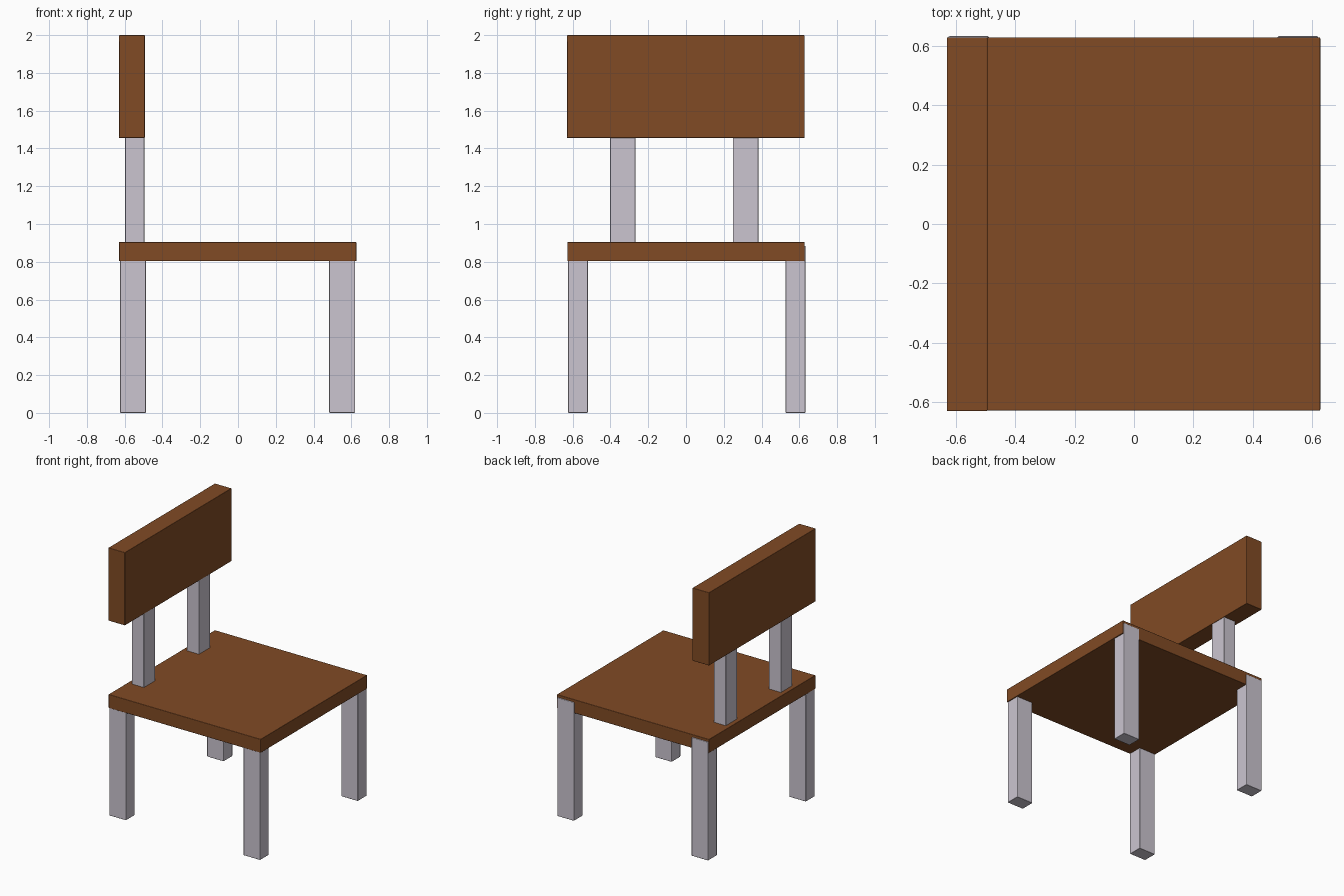
import bpy
import bmesh
from mathutils import Vector

if "Cube" in bpy.data.objects:
    bpy.data.objects.remove(bpy.data.objects["Cube"])


def material(name, color):
    mat = bpy.data.materials.new(name)
    mat.diffuse_color = (*color, 1.0)
    mat.use_nodes = True
    mat.node_tree.nodes["Principled BSDF"].inputs["Base Color"].default_value = mat.diffuse_color
    return mat


WOOD = material("brown_wood", (0.22, 0.07, 0.018))
METAL = material("pale_grey", (0.60, 0.56, 0.63))


def box(name, lo, hi, mat):
    """Box between two corners, with tiny softened edges."""
    lo, hi = Vector(lo), Vector(hi)
    bm = bmesh.new()
    bmesh.ops.create_cube(bm, size=1.0)
    bmesh.ops.scale(bm, vec=hi - lo, verts=bm.verts)
    for face in bm.faces:
        face.smooth = True
    mesh = bpy.data.meshes.new(name)
    bm.to_mesh(mesh)
    bm.free()
    mesh.materials.append(mat)
    obj = bpy.data.objects.new(name, mesh)
    obj.location = (lo + hi) / 2
    bpy.context.collection.objects.link(obj)
    bevel = obj.modifiers.new("soft_edges", 'BEVEL')
    bevel.width = 0.004
    bevel.segments = 2
    bevel.harden_normals = True
    return obj


# Seat slab and backrest panel
box("seat", (-0.63, -0.628, 0.803), (0.627, 0.628, 0.905), WOOD)
box("backrest", (-0.63, -0.63, 1.455), (-0.493, 0.628, 2.0), WOOD)

# Four legs; the +y pair stands just proud of the seat edge
for x_name, x in (("left", -0.625), ("right", 0.483)):
    for y_name, y in (("front", -0.625), ("back", 0.527)):
        box(f"{y_name}_{x_name}_leg", (x, y, 0.0),
            (x + 0.137, y + 0.105, 0.885), METAL)

# Two posts carrying the backrest
for name, y in (("front_post", -0.402), ("back_post", 0.248)):
    box(name, (-0.597, y, 0.85), (-0.496, y + 0.135, 1.52), METAL)
